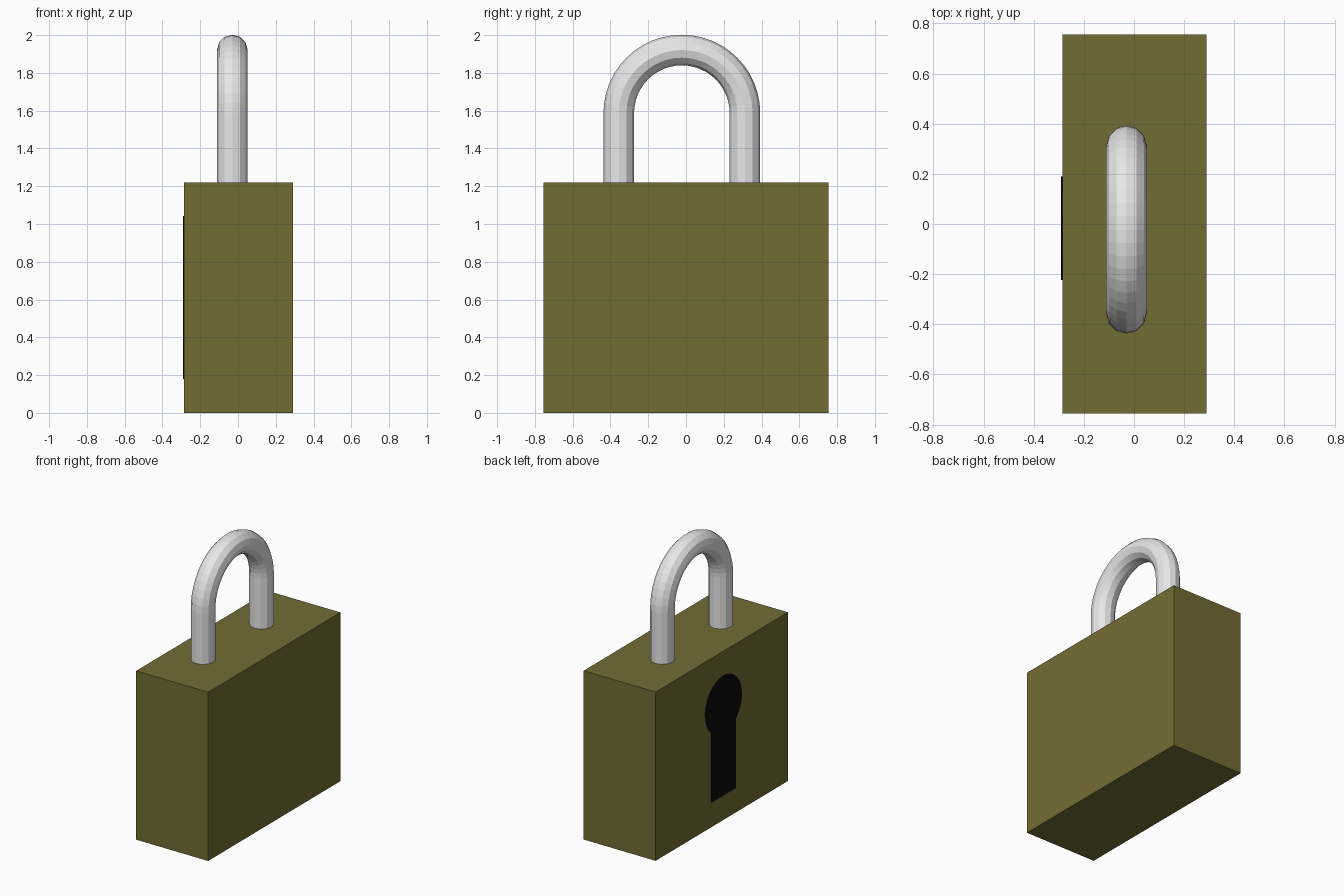
import bpy, bmesh, math
from mathutils import Vector

if "Cube" in bpy.data.objects:
    bpy.data.objects.remove(bpy.data.objects["Cube"])


def material(name, rgb):
    m = bpy.data.materials.new(name)
    m.diffuse_color = (*rgb, 1)
    m.use_nodes = True
    m.node_tree.nodes["Principled BSDF"].inputs["Base Color"].default_value = m.diffuse_color
    return m


def make_object(name, bm, mat):
    bmesh.ops.recalc_face_normals(bm, faces=bm.faces)
    mesh = bpy.data.meshes.new(name)
    bm.to_mesh(mesh)
    bm.free()
    mesh.materials.append(mat)
    ob = bpy.data.objects.new(name, mesh)
    bpy.context.collection.objects.link(ob)
    return ob


olive = material("olive brass", (0.171, 0.150, 0.034))
steel = material("pale steel", (0.80, 0.80, 0.80))
black = material("keyhole black", (0.003, 0.003, 0.003))

# Body: plain sharp-edged block
X0, X1, HALF_Y, TOP = -0.286, 0.29, 0.755, 1.22
bm = bmesh.new()
bmesh.ops.create_cube(bm, size=1)
for v in bm.verts:
    v.co = ((X0 if v.co.x < 0 else X1), 2 * HALF_Y * v.co.y, TOP * (v.co.z + 0.5))
make_object("lock_body", bm, olive)

# Shackle: 12-sided tube swept along a U path
CX, CY, CZ, R, r = -0.03, -0.022, 1.587, 0.334, 0.081
SIDES, ARC = 12, 24
path = [(Vector((0, 1, 0)), 1.1)]
path += [(Vector((0, math.cos(a), math.sin(a))), CZ)
         for a in (math.pi * i / ARC for i in range(ARC + 1))]
path += [(Vector((0, -1, 0)), 1.1)]
bm = bmesh.new()
rings = []
for out, z in path:
    centre = Vector((CX, CY, z)) + out * R
    rings.append([bm.verts.new(centre + r * (math.cos(t) * out + math.sin(t) * Vector((1, 0, 0))))
                  for t in (2 * math.pi * k / SIDES for k in range(SIDES))])
for a, b in zip(rings, rings[1:]):
    for k in range(SIDES):
        n = (k + 1) % SIDES
        bm.faces.new((a[k], a[n], b[n], b[k]))
bm.faces.new(rings[0])
bm.faces.new(rings[-1])
make_object("shackle", bm, steel)

# Keyhole: thin plate, round head running into a straight slot
KY, KZ, KR, SLOT, BOTTOM = -0.017, 0.836, 0.207, 0.138, 0.18
start = -math.acos(SLOT / KR)
sweep = math.pi - 2 * start
outline = [(KY + KR * math.cos(start + sweep * i / 36), KZ + KR * math.sin(start + sweep * i / 36))
           for i in range(37)]
outline += [(KY - SLOT, BOTTOM), (KY + SLOT, BOTTOM)]
bm = bmesh.new()
face = bm.faces.new([bm.verts.new((X0 + 0.003, y, z)) for y, z in outline])
ext = bmesh.ops.extrude_face_region(bm, geom=[face])
for v in ext["geom"]:
    if isinstance(v, bmesh.types.BMVert):
        v.co.x = X0 - 0.005
make_object("keyhole", bm, black)
